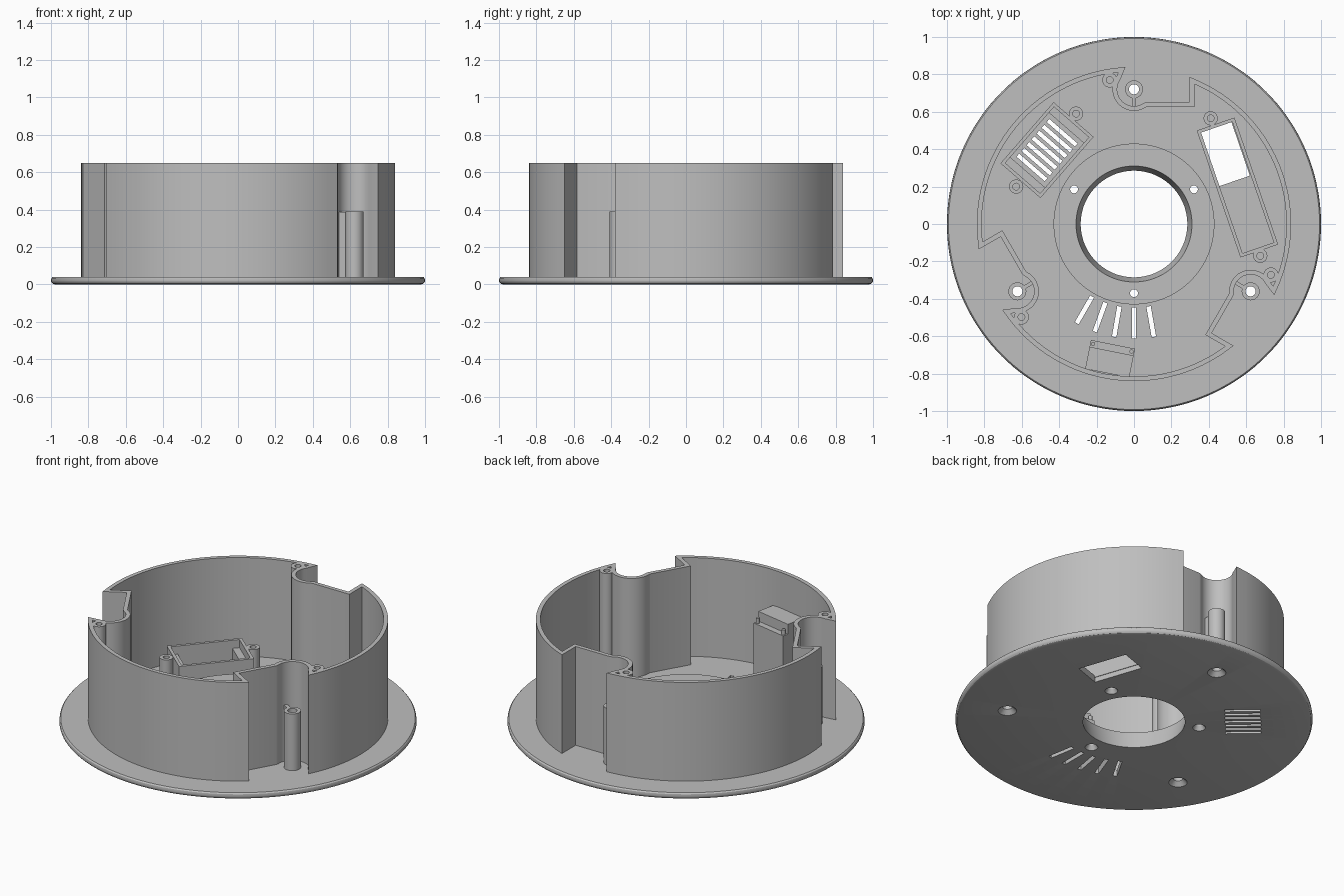
import bpy, bmesh
from math import radians, sin, cos, pi
from mathutils import Vector, Matrix

cube = bpy.data.objects.get("Cube")
if cube:
    bpy.data.objects.remove(cube, do_unlink=True)

grey = bpy.data.materials.new("plain_grey")
grey.use_nodes = True
COLOUR = (0.52, 0.52, 0.52, 1)
grey.diffuse_color = COLOUR
grey.node_tree.nodes["Principled BSDF"].inputs["Base Color"].default_value = COLOUR

FLOOR, RIM, SINK = 0.04, 0.65, 0.03


def polar(r, deg, centre=(0, 0)):
    return Vector((centre[0] + r * cos(radians(deg)), centre[1] + r * sin(radians(deg))))


def turn(p, deg):
    return Matrix.Rotation(radians(deg), 2) @ Vector(p)


def lathe(bm, profile, centre=(0, 0), steps=24):
    """Revolve a closed (radius, height) outline about a vertical axis."""
    rings = [[bm.verts.new((*polar(r, 360 * i / steps, centre), z)) for r, z in profile]
             for i in range(steps)]
    n = len(profile)
    for i in range(steps):
        a, b = rings[i], rings[(i + 1) % steps]
        for j in range(n):
            if profile[j][0] or profile[(j + 1) % n][0]:
                bm.faces.new((a[j], b[j], b[(j + 1) % n], a[(j + 1) % n]))
    bmesh.ops.remove_doubles(bm, verts=[v for r in rings for v in r], dist=1e-6)


def tube(bm, centre, outer, inner, top):
    lathe(bm, [(inner, SINK), (outer, SINK), (outer, top), (inner, top)], centre)


def prism(bm, points, low, high):
    a = [bm.verts.new((*p, low)) for p in points]
    b = [bm.verts.new((*p, high)) for p in points]
    bm.faces.new(a)
    bm.faces.new(b)
    for i in range(len(a)):
        j = (i + 1) % len(a)
        bm.faces.new((a[i], a[j], b[j], b[i]))


def ribbon(bm, path, thick, low, high):
    """Thin upright wall along a closed centre line."""
    n = len(path)
    rows = []
    for i, p in enumerate(path):
        d1 = (p - path[i - 1]).normalized()
        d2 = (path[(i + 1) % n] - p).normalized()
        n1, n2 = Vector((-d1.y, d1.x)), Vector((-d2.y, d2.x))
        m = (n1 + n2) / (1 + n1.dot(n2)) * thick / 2
        rows.append([bm.verts.new((*q, z)) for q, z in
                     ((p + m, low), (p - m, low), (p - m, high), (p + m, high))])
    for i in range(n):
        a, b = rows[i], rows[(i + 1) % n]
        for j in range(4):
            k = (j + 1) % 4
            bm.faces.new((a[j], a[k], b[k], b[j]))


def rect(centre, deg, length, width):
    return [Vector(centre) + turn((sx * length / 2, sy * width / 2), deg)
            for sx, sy in ((-1, -1), (1, -1), (1, 1), (-1, 1))]


def finish(name, bm):
    bmesh.ops.recalc_face_normals(bm, faces=bm.faces)
    mesh = bpy.data.meshes.new(name)
    bm.to_mesh(mesh)
    bm.free()
    mesh.materials.append(grey)
    ob = bpy.data.objects.new(name, mesh)
    bpy.context.collection.objects.link(ob)
    return ob


def smooth(ob):
    bpy.ops.object.select_all(action="DESELECT")
    ob.select_set(True)
    bpy.context.view_layer.objects.active = ob
    bpy.ops.object.shade_smooth_by_angle(angle=radians(30))


THIRDS = (0, -120, -240)
POST = (0, 0.72)
VENT, VENT_ANGLE = (-0.465, 0.395), 49
BAY, BAY_ANGLE = (0.553, 0.195), -71

# Round base with rolled edge and raised hub
bm = bmesh.new()
lathe(bm, [(0.285, 0), (0.978, 0), (0.991, 0.004), (0.998, 0.012), (1, 0.02), (0.998, 0.033),
           (0.992, FLOOR), (0.43, FLOOR), (0.43, 0.11), (0.31, 0.11)], steps=144)
base = finish("base_plate", bm)

# Openings: countersunk screw holes, slots and window
bm = bmesh.new()
for a in THIRDS:
    for spot, wide, r in ((POST, 0.052, 0.027), ((0, -0.37), 0.036, 0.021)):
        lathe(bm, [(0, -0.01), (wide, -0.01), (wide, 0), (r, 0.025), (r, 0.2), (0, 0.2)],
              turn(spot, a))
for a in range(-120, -79, 10):
    prism(bm, rect(polar(0.53, a), a, 0.165, 0.024), -0.1, 0.1)
for i in range(-3, 4):
    spot = Vector(VENT) + turn((i * 0.041, 0), VENT_ANGLE)
    prism(bm, rect(spot, VENT_ANGLE, 0.022, 0.2), -0.1, 0.1)
prism(bm, rect((0.487, 0.374), BAY_ANGLE, 0.305, 0.175), -0.1, 0.1)
cutter = finish("opening_cutter", bm)
cutter.hide_render = True
cut = base.modifiers.new("openings", "BOOLEAN")
cut.operation, cut.solver, cut.object = "DIFFERENCE", "EXACT", cutter
bpy.context.view_layer.objects.active = base
bpy.ops.object.modifier_apply(modifier=cut.name)
bpy.data.objects.remove(cutter, do_unlink=True)
smooth(base)

# Outer wall with three screw recesses
third = [polar(0.8275, 94.5)]
third += [polar(0.1025, a, POST) for a in range(145, 306, 10)]
third += [Vector((0.07, 0.639)), Vector((0.31, 0.639))]
third += [polar(0.8275, 68 - 3 * i) for i in range(31)]
bm = bmesh.new()
ribbon(bm, [turn(p, a) for a in THIRDS for p in third], 0.025, SINK, RIM)
smooth(finish("outer_wall", bm))

# Mounting posts with ribs, and lid screw bosses
for i, a in enumerate(THIRDS, 1):
    bm = bmesh.new()
    tube(bm, turn(POST, a), 0.048, 0.027, 0.39)
    prism(bm, rect(turn((0, 0.655), a), a, 0.02, 0.06), SINK, 0.388)
    smooth(finish(f"mounting_post_{i}", bm))
    bm = bmesh.new()
    tube(bm, turn((-0.13, 0.77), a), 0.04, 0.018, RIM)
    smooth(finish(f"lid_boss_{i}", bm))

# Vent housing and long bay
bm = bmesh.new()
ribbon(bm, rect(VENT, VENT_ANGLE, 0.415, 0.265), 0.018, SINK, 0.17)
for s in (-1, 1):
    spot = Vector(VENT) + turn((s * 0.18, 0), VENT_ANGLE)
    prism(bm, rect(spot, VENT_ANGLE, 0.045, 0.255), SINK, 0.12)
finish("vent_housing", bm)
bm = bmesh.new()
ribbon(bm, rect(BAY, BAY_ANGLE, 0.7, 0.195), 0.018, SINK, 0.17)
finish("window_bay", bm)

# Small screw bosses beside the housings
for i, spot in enumerate(((-0.31, 0.59), (-0.63, 0.2), (0.41, 0.565), (0.675, -0.17)), 1):
    bm = bmesh.new()
    tube(bm, spot, 0.038, 0.018, 0.17)
    smooth(finish(f"small_boss_{i}", bm))

# Stepped bracket against the wall, with two pins
corner, slant = Vector((-0.23, -0.62)), -11.3


def local(u, v):
    return corner + turn((u, -v), slant)


bm = bmesh.new()
prism(bm, [local(0, 0), local(0.24, 0), local(0.24, 0.04), local(0, 0.04)], SINK, 0.37)
prism(bm, [local(0, 0.037), local(0.24, 0.037), local(0.24, 0.157), local(0, 0.157)], SINK, 0.43)
for u in (0.015, 0.225):
    lathe(bm, [(0, 0.36), (0.011, 0.36), (0.011, 0.4), (0, 0.4)], local(u, 0.018), 12)
finish("wall_bracket", bm)
